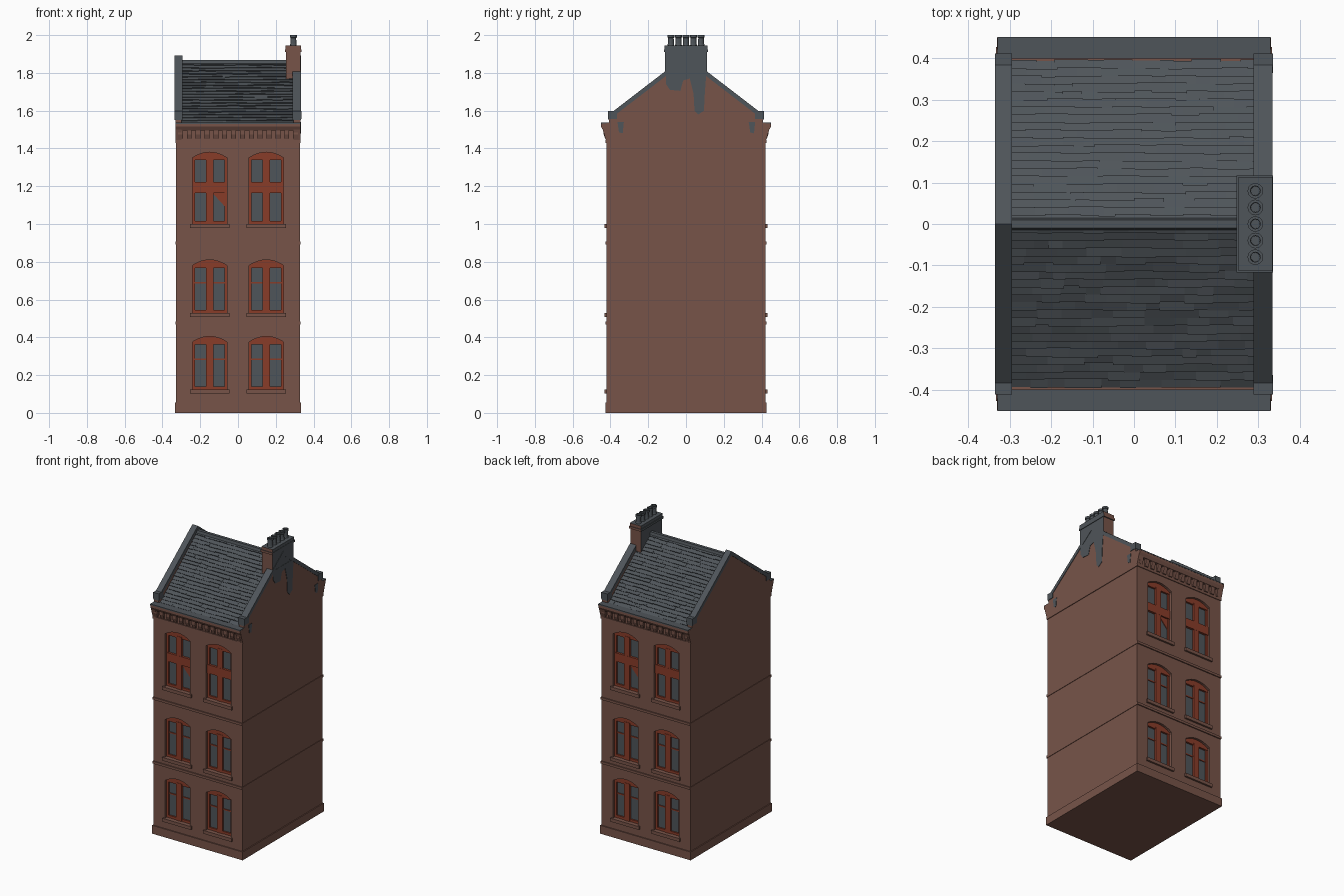
import bpy, bmesh, math, random

if "Cube" in bpy.data.objects:
    bpy.data.objects.remove(bpy.data.objects["Cube"])
random.seed(4)


def material(name, rgb):
    m = bpy.data.materials.new(name)
    m.diffuse_color = (*rgb, 1)
    m.use_nodes = True
    m.node_tree.nodes["Principled BSDF"].inputs["Base Color"].default_value = m.diffuse_color
    return m


BRICK = material("brown brick", (0.185, 0.088, 0.066))
SLATE = material("grey slate", (0.078, 0.090, 0.101))
FRAME = material("rust red paint", (0.25, 0.045, 0.022))


def prism(bm, pts, axis, a, b):
    """Extrude a 2D profile: axis 'y' takes (x,z), 'x' takes (y,z), 'z' takes (x,y)."""
    def co(p, t):
        return {"x": (t, p[0], p[1]), "y": (p[0], t, p[1]), "z": (p[0], p[1], t)}[axis]
    lo = [bm.verts.new(co(p, a)) for p in pts]
    hi = [bm.verts.new(co(p, b)) for p in pts]
    bm.faces.new(lo)
    bm.faces.new(hi[::-1])
    for i in range(len(pts)):
        j = (i + 1) % len(pts)
        bm.faces.new((lo[i], hi[i], hi[j], lo[j]))


def box(bm, x0, x1, y0, y1, z0, z1):
    prism(bm, [(x0, y0), (x1, y0), (x1, y1), (x0, y1)], "z", z0, z1)


def finish(bm, name, *mats):
    bmesh.ops.recalc_face_normals(bm, faces=bm.faces[:])
    me = bpy.data.meshes.new(name)
    bm.to_mesh(me)
    bm.free()
    for m in mats:
        me.materials.append(m)
    ob = bpy.data.objects.new(name, me)
    bpy.context.collection.objects.link(ob)
    return ob


def arch_top(cx, hw, spring, rise, n=8):
    return [(cx + hw * math.cos(math.pi * i / n) if i in (0, n) else cx + hw * (1 - 2 * i / n),
             spring + rise * (1 - (1 - 2 * i / n) ** 2)) for i in range(n + 1)]


# window list: centre x, sill z, crown z, tall window flag
HW, RISE = 0.092, 0.03
WINDOWS = [(cx, z0, z1, tall) for z0, z1, tall in ((0.125, 0.405, 0), (0.53, 0.81, 0), (1.0, 1.38, 1))
           for cx in (-0.15, 0.15)]

# main walls with recessed arched openings
bm = bmesh.new()
box(bm, -0.327, 0.327, -0.42, 0.42, 0, 1.53)
walls = finish(bm, "walls", BRICK)
cut = bmesh.new()
for s in (1, -1):
    for cx, z0, z1, tall in WINDOWS:
        pts = [(cx - HW, z0), (cx + HW, z0)] + arch_top(cx, HW, z1 - RISE, RISE)
        prism(cut, pts, "y", -0.385 * s, -0.5 * s)
cutter = finish(cut, "window_cutter")
cutter.hide_render = True
mod = walls.modifiers.new("openings", "BOOLEAN")
mod.operation, mod.solver, mod.object = "DIFFERENCE", "EXACT", cutter
bpy.context.view_layer.objects.active = walls
bpy.ops.object.modifier_apply(modifier="openings")
bpy.data.objects.remove(cutter)

# glass, painted frames and sills on the front and (turned half round) the back
glass, frame, sills = bmesh.new(), bmesh.new(), bmesh.new()
for s in (1, -1):
    def put(target, pts, y0, y1):
        prism(target, [(x * s, z) for x, z in pts], "y", y0 * s, y1 * s)

    def bar(x0, x1, z0, z1, y0=-0.403, y1=-0.385, target=frame):
        put(target, [(x0, z0), (x1, z0), (x1, z1), (x0, z1)], y0, y1)

    for cx, z0, z1, tall in WINDOWS:
        l, r, head = cx - HW, cx + HW, z1 - RISE
        bar(l, r, z0, head, -0.393, -0.384, glass)
        bar(l, l + 0.014, z0, head)
        bar(r - 0.014, r, z0, head)
        bar(cx - 0.02, cx + 0.02, z0, head, -0.407)
        bar(l, r, z0, z0 + 0.016)
        put(frame, [(l, head - 0.012), (r, head - 0.012)] + arch_top(cx, HW, head, RISE), -0.405, -0.385)
        if tall:
            bar(l, r, 1.165, 1.222, -0.408)
            if cx < 0:   # slanting blind in one pane
                put(frame, [(cx, 1.18), (r, 1.18), (r, 1.08)], -0.398, -0.39)
        else:
            mid = (z0 + z1) / 2 + 0.02
            bar(l, r, mid - 0.004, mid + 0.004, -0.398)
        bar(cx - 0.105, cx + 0.105, z0 - 0.022, z0, -0.432, -0.41, sills)
finish(glass, "window_glass", SLATE)
finish(frame, "window_frames", FRAME)
finish(sills, "window_sills", BRICK)

# plinth and string courses
bm = bmesh.new()
box(bm, -0.333, 0.333, -0.427, 0.427, 0, 0.055)
for z in (0.475, 0.9):
    box(bm, -0.330, 0.330, -0.427, 0.427, z - 0.008, z + 0.008)
finish(bm, "plinth_and_bands", BRICK)

# bracketed cornice with slate top on both eaves
corn, top = bmesh.new(), bmesh.new()
for s in (1, -1):
    prism(corn, [(s * y, z) for y, z in ((0.40, 1.495), (0.438, 1.495), (0.45, 1.515), (0.45, 1.53), (0.40, 1.53))],
          "x", -0.33, 0.33)
    prism(corn, [(s * y, z) for y, z in ((0.40, 1.43), (0.425, 1.43), (0.425, 1.445), (0.40, 1.445))],
          "x", -0.33, 0.33)
    for i in range(14):
        x = -0.305 + 0.61 * i / 13
        prism(corn, [(s * y, z) for y, z in ((0.41, 1.45), (0.427, 1.45), (0.436, 1.475), (0.436, 1.5), (0.41, 1.5))],
              "x", x - 0.013, x + 0.013)
    box(top, -0.33, 0.33, min(s * 0.40, s * 0.451), max(s * 0.40, s * 0.451), 1.53, 1.537)
finish(corn, "cornice", BRICK)
finish(top, "eaves_top", SLATE)

# gable end walls, slate copings and kneeler blocks
gable, cope = bmesh.new(), bmesh.new()
half = [(0.42, 1.43), (0.45, 1.53), (0.408, 1.535), (0.408, 1.56)]
for x0, x1 in ((-0.331, -0.298), (0.293, 0.331)):
    prism(gable, half + [(0, 1.87)] + [(-y, z) for y, z in half[::-1]], "x", x0, x1)
    for s in (1, -1):
        prism(cope, [(s * 0.41, 1.55), (s * 0.41, 1.578), (0, 1.893), (0, 1.865)], "x", x0 - 0.004, x1 + 0.003)
        box(cope, x0 - 0.004, x1 + 0.004, min(s * 0.365, s * 0.412), max(s * 0.365, s * 0.412), 1.555, 1.598)
finish(gable, "gable_ends", BRICK)
finish(cope, "gable_copings", SLATE)

# roof body, uneven slate courses and ridge
bm = bmesh.new()
prism(bm, [(-0.41, 1.515), (0.41, 1.515), (0, 1.855)], "x", -0.3, 0.295)
prism(bm, [(-0.014, 1.85), (-0.01, 1.868), (0.01, 1.868), (0.014, 1.85)], "x", -0.3, 0.295)
ROWS = 22
for s in (1, -1):
    for r in range(ROWS):
        x = -0.298
        while x < 0.293:
            x2 = min(x + random.uniform(0.03, 0.09), 0.293)
            t0, t1 = r / ROWS, (r + 1 + random.uniform(-0.1, 0.1)) / ROWS
            lift = random.uniform(0.003, 0.008)
            ya, za, yb, zb = 0.41 * t0, 1.855 - 0.34 * t0, 0.41 * t1, 1.855 - 0.34 * t1
            prism(bm, [(s * ya, za), (s * yb, zb), (s * (yb + 0.64 * lift), zb + 0.77 * lift)], "x", x, x2)
            x = x2
finish(bm, "slate_roof", SLATE)

# chimney stack: brick on the narrow sides, sooty on the broad sides and top
bm = bmesh.new()
box(bm, 0.255, 0.332, -0.11, 0.11, 1.79, 1.92)
box(bm, 0.255, 0.330, -0.11, 0.11, 1.62, 1.79)
box(bm, 0.248, 0.336, -0.117, 0.117, 1.91, 1.925)
box(bm, 0.252, 0.334, -0.113, 0.113, 1.925, 1.945)
stack = finish(bm, "chimney_stack", BRICK, SLATE)
for p in stack.data.polygons:
    p.material_index = 0 if abs(p.normal.y) > 0.5 else 1

# soot streaks down the gable
bm = bmesh.new()
prism(bm, [(-0.108, 1.80), (-0.105, 1.74), (-0.085, 1.71), (-0.03, 1.705), (-0.015, 1.76), (0.02, 1.77),
           (0.04, 1.69), (0.045, 1.60), (0.065, 1.58), (0.095, 1.60), (0.10, 1.70), (0.108, 1.80)], "x", 0.328, 0.3335)
for y in (-0.345, 0.35):
    prism(bm, [(y - 0.018, 1.54), (y - 0.01, 1.485), (y + 0.01, 1.48), (y + 0.016, 1.54)], "x", 0.328, 0.3335)
finish(bm, "soot_streaks", SLATE)

# five hollow chimney pots, turned from a profile
bm = bmesh.new()
N = 12
PROFILE = [(0.019, 1.94), (0.016, 1.955), (0.015, 1.985), (0.019, 1.988), (0.019, 2.0), (0.012, 2.0), (0.011, 1.96)]
for k in range(5):
    cy = -0.08 + 0.04 * k
    rings = [[bm.verts.new((0.293 + r * math.cos(2 * math.pi * i / N), cy + r * math.sin(2 * math.pi * i / N), z))
              for i in range(N)] for r, z in PROFILE]
    for a, b in zip(rings, rings[1:]):
        for i in range(N):
            bm.faces.new((a[i], a[(i + 1) % N], b[(i + 1) % N], b[i]))
    bm.faces.new(rings[0][::-1])
    bm.faces.new(rings[-1])
finish(bm, "chimney_pots", SLATE)
